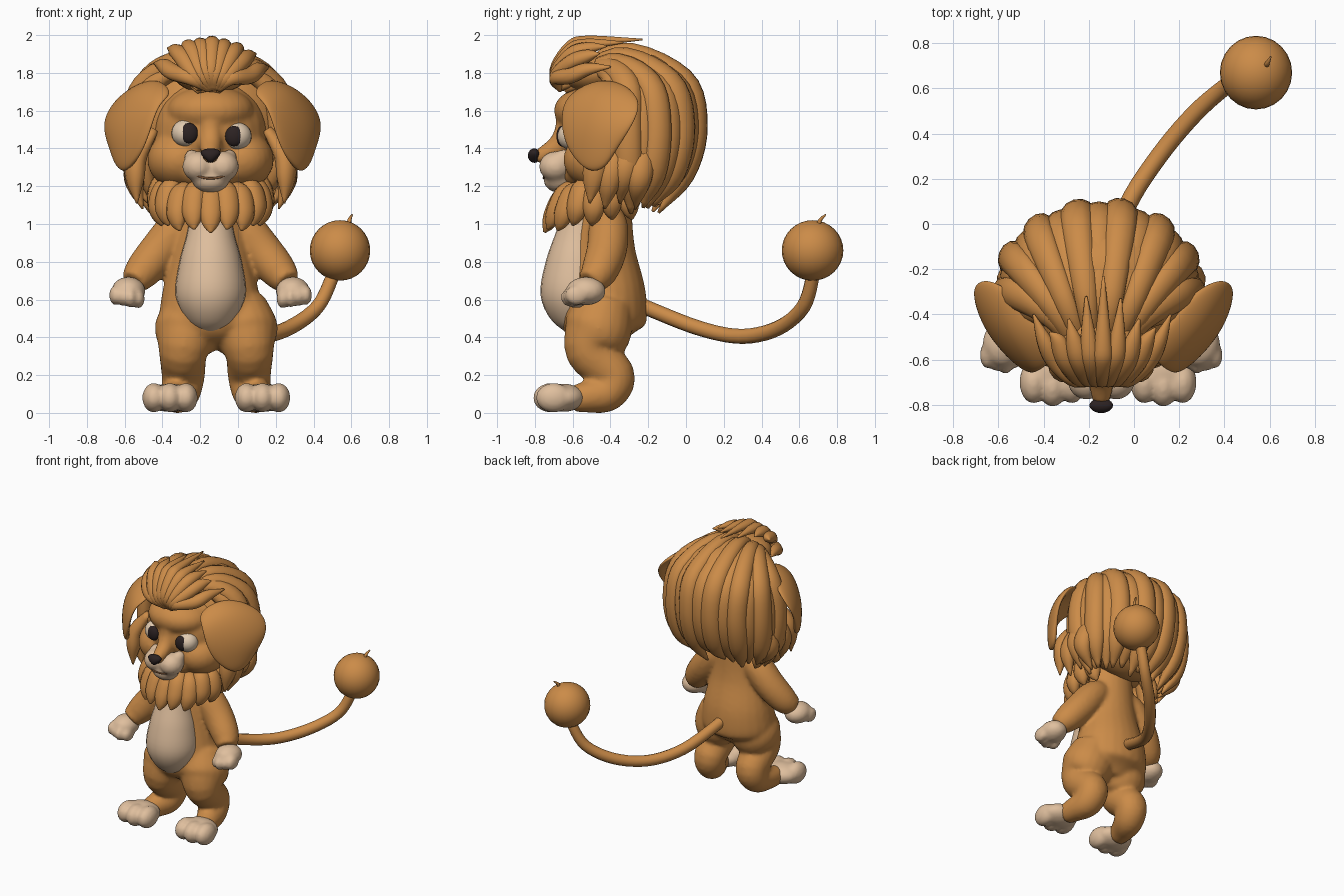
import bpy, bmesh, math, random
from mathutils import Vector, Matrix

cube = bpy.data.objects.get("Cube")
if cube:
    bpy.data.objects.remove(cube)
random.seed(4)
CX = -0.145      # middle of the figure
LEGX = -0.115    # middle of the legs
EARX = -0.135    # middle between the ears
HEAD = Vector((-0.155, -0.28, 1.52))
FAR_BACK = Vector((CX, 9, 0.7))
FAR_SIDE = Vector((9, -0.4, 0.4))


def material(name, color):
    m = bpy.data.materials.new(name)
    m.use_nodes = True
    m.diffuse_color = (*color, 1)
    m.node_tree.nodes["Principled BSDF"].inputs["Base Color"].default_value = (*color, 1)
    return m


TAN = material("tan fur", (0.6, 0.26, 0.065))
CREAM = material("cream fur", (0.74, 0.52, 0.34))
WHITE = material("eye white", (0.76, 0.6, 0.44))
DARK = material("dark brown", (0.025, 0.016, 0.016))
LIP = material("mouth brown", (0.22, 0.1, 0.04))


def ball(bm, center, size):
    mat = Matrix.Translation(center) @ Matrix.Diagonal((*size, 1))
    bmesh.ops.create_uvsphere(bm, u_segments=24, v_segments=16, radius=1, matrix=mat)


def spline(points, steps):
    """Smooth path through (x, y, z, radius) points."""
    p = [Vector(q) for q in points]
    p = [p[0] * 2 - p[1]] + p + [p[-1] * 2 - p[-2]]
    out = []
    for a, b, c, d in zip(p, p[1:], p[2:], p[3:]):
        for k in range(steps):
            t = k / steps
            out.append((b * 2 + (c - a) * t + (a * 2 - b * 5 + c * 4 - d) * t * t
                        + (b * 3 - a - c * 3 + d) * t ** 3) / 2)
    return out + [p[-2]]


def tube(bm, points, center=HEAD, wide=1, thick=1, steps=5, sides=12):
    """Tapered tube; its thickness points away from center."""
    path = spline(points, steps)
    rings = []
    for i, q in enumerate(path):
        pos = q.xyz
        along = (path[min(i + 1, len(path) - 1)].xyz - path[max(i - 1, 0)].xyz).normalized()
        out = pos - center
        out = (out - along * out.dot(along)).normalized()
        across = along.cross(out)
        r = max(q.w, 0.004)
        ring = []
        for k in range(sides):
            a = math.tau * k / sides
            ring.append(bm.verts.new(pos + across * (r * wide * math.cos(a)) + out * (r * thick * math.sin(a))))
        rings.append(ring)
    for lo, hi in zip(rings, rings[1:]):
        for k in range(sides):
            n = (k + 1) % sides
            bm.faces.new((lo[k], lo[n], hi[n], hi[k]))
    bm.faces.new(rings[0][::-1])
    bm.faces.new(rings[-1])


def finish(name, bm, mat, blend=0):
    """Make the object; blend fuses the pieces into one skin."""
    bmesh.ops.recalc_face_normals(bm, faces=bm.faces)
    for f in bm.faces:
        f.smooth = True
    mesh = bpy.data.meshes.new(name)
    bm.to_mesh(mesh)
    bm.free()
    mesh.materials.append(mat)
    ob = bpy.data.objects.new(name, mesh)
    bpy.context.scene.collection.objects.link(ob)
    if blend:
        rm = ob.modifiers.new("fuse", "REMESH")
        rm.mode, rm.voxel_size, rm.use_smooth_shade = "VOXEL", 0.014, True
        sm = ob.modifiers.new("soften", "SMOOTH")
        sm.factor, sm.iterations = 0.5, blend
    return ob


# Body, arms and legs as one skin
bm = bmesh.new()
tube(bm, [(CX, -0.43, 0.36, 0.1), (CX, -0.44, 0.46, 0.22), (CX, -0.43, 0.62, 0.22), (CX, -0.44, 0.85, 0.175),
          (CX, -0.43, 1.05, 0.145), (CX, -0.42, 1.25, 0.13)], FAR_BACK, wide=1.18, sides=24)
for s in (-1, 1):
    tube(bm, [(CX + s * x, y, z, r) for x, y, z, r in (
        (0.08, -0.41, 1.04, 0.08), (0.17, -0.41, 0.98, 0.105), (0.27, -0.42, 0.86, 0.107),
        (0.36, -0.46, 0.75, 0.097), (0.41, -0.51, 0.69, 0.07))], FAR_BACK, sides=20)
    tube(bm, [(LEGX + s * x, y, z, r) for x, y, z, r in (
        (0.11, -0.43, 0.58, 0.15), (0.15, -0.47, 0.43, 0.18), (0.175, -0.505, 0.32, 0.13), (0.175, -0.385, 0.2, 0.115),
        (0.19, -0.42, 0.11, 0.105), (0.22, -0.52, 0.085, 0.085), (0.235, -0.6, 0.075, 0.07))], FAR_SIDE, sides=20)
finish("body", bm, TAN, 8)

# Belly patch
bm = bmesh.new()
tube(bm, [(CX, -0.59, 0.41, 0.03), (CX, -0.585, 0.48, 0.12), (CX, -0.585, 0.62, 0.185), (CX, -0.575, 0.8, 0.165),
          (CX, -0.56, 0.95, 0.125), (CX, -0.52, 1.12, 0.1)], FAR_BACK, sides=24)
finish("belly", bm, CREAM)

for s, side in ((-1, "right"), (1, "left")):
    # Mitten paw with rounded fingers
    bm = bmesh.new()
    hand = Vector((CX + s * 0.435, -0.53, 0.645))
    ball(bm, hand, (0.09, 0.105, 0.075))
    for k in range(4):
        ball(bm, hand + Vector((s * (0.068 - k * 0.04), -0.05 - 0.012 * (k % 3), -0.022 - 0.006 * k)), (0.034, 0.06, 0.052))
    finish(side + "_hand", bm, CREAM, 2)
    # Foot with rounded toes
    bm = bmesh.new()
    foot = Vector((LEGX + s * 0.245, -0.65, 0.08))
    ball(bm, foot, (0.135, 0.115, 0.075))
    for k in (-1, 0, 1):
        ball(bm, foot + Vector((s * k * 0.085, -0.05 - 0.015 * (k == 0), 0)), (0.062, 0.095, 0.078))
    finish(side + "_foot", bm, CREAM, 3)

# Head with cheeks, forehead and nose bridge
bm = bmesh.new()
ball(bm, (CX, -0.38, 1.48), (0.3, 0.29, 0.29))
ball(bm, (CX, -0.5, 1.6), (0.23, 0.2, 0.13))
tube(bm, [(CX, -0.62, 1.55, 0.07), (CX, -0.635, 1.48, 0.065), (CX, -0.68, 1.41, 0.06), (CX, -0.76, 1.365, 0.046),
          (CX, -0.795, 1.365, 0.035)], FAR_SIDE)
for s in (-1, 1):
    ball(bm, (CX + s * 0.165, -0.45, 1.34), (0.17, 0.2, 0.155))
ball(bm, (CX, -0.5, 1.28), (0.2, 0.18, 0.11))
finish("head", bm, TAN, 8)

# Muzzle, nose and smile
bm = bmesh.new()
for s in (-1, 1):
    ball(bm, (CX + s * 0.065, -0.69, 1.305), (0.085, 0.088, 0.08))
    ball(bm, (CX + s * 0.1, -0.645, 1.345), (0.04, 0.06, 0.05))
ball(bm, (CX, -0.67, 1.235), (0.1, 0.085, 0.07))
finish("muzzle", bm, CREAM, 4)
bm = bmesh.new()
ball(bm, (CX, -0.803, 1.362), (0.058, 0.034, 0.038))
for v in bm.verts:
    v.co.x = CX + (v.co.x - CX) * (0.8 + (v.co.z - 1.362) * 12)
finish("nose", bm, DARK)
bm = bmesh.new()
tube(bm, [(CX + x, y, z, 0.006) for x, y, z in (
    (-0.115, -0.742, 1.275), (-0.05, -0.752, 1.248), (0, -0.752, 1.242), (0.05, -0.752, 1.248), (0.115, -0.742, 1.275))])
finish("smile", bm, LIP)

# Eyes
for s, side in ((-1, "right"), (1, "left")):
    eye = Vector((CX + 0.005 + s * 0.135, -0.605, 1.473 - s * 0.008))
    bm = bmesh.new()
    ball(bm, eye, (0.077, 0.075, 0.073))
    finish(side + "_eye", bm, WHITE)
    bm = bmesh.new()
    ball(bm, eye + Vector((-s * 0.016, -0.053, 0)), (0.047, 0.028, 0.054))
    finish(side + "_pupil", bm, DARK)

# Floppy ears: rows of front edge, middle and back edge
EAR = (((0.2, -0.59, 1.69), (0.27, -0.46, 1.77), (0.37, -0.32, 1.74)),
       ((0.28, -0.66, 1.64), (0.42, -0.48, 1.73), (0.52, -0.22, 1.65)),
       ((0.32, -0.67, 1.5), (0.51, -0.48, 1.54), (0.59, -0.27, 1.53)),
       ((0.37, -0.62, 1.37), (0.5, -0.48, 1.39), (0.54, -0.36, 1.4)),
       ((0.44, -0.53, 1.29), (0.47, -0.48, 1.27), (0.5, -0.42, 1.3)))
for s, side in ((-1, "right"), (1, "left")):
    bm = bmesh.new()
    rows = [[bm.verts.new((EARX + s * x, y, z)) for x, y, z in row] for row in EAR]
    for a, b in zip(rows, rows[1:]):
        for k in range(2):
            bm.faces.new((a[k], a[k + 1], b[k + 1], b[k]))
    ear = finish(side + "_ear", bm, TAN)
    so = ear.modifiers.new("thickness", "SOLIDIFY")
    so.thickness, so.offset = 0.045, 0
    ear.modifiers.new("round", "SUBSURF").levels = 3
    ear.modifiers["round"].render_levels = 3

# Mane: a scalp under long locks swept from the forehead to the nape
bm = bmesh.new()
ball(bm, (CX, -0.23, 1.52), (0.4, 0.29, 0.4))
ball(bm, (CX, -0.5, 1.8), (0.2, 0.17, 0.11))
finish("scalp", bm, TAN)
bm = bmesh.new()
for k in range(17):
    a = math.radians(-108 + 13.5 * k)
    sn, cs = math.sin(a), math.cos(a)
    fit = (1.01 if k % 2 else 0.94) + random.uniform(-0.01, 0.01)
    keys = [(Vector((0.12 * sn, -1.1, 0.48)), 0.02),
            (Vector((0.5 * sn, -0.5 + 0.3 * cs, 0.87)).normalized(), 0.05),
            (Vector((0.88 * sn, 0.75 * cs - 0.05, 0.55)).normalized(), 0.072),
            (Vector((sn, cs, 0)), 0.075),
            (Vector((0.95 * sn, 0.81 * cs, -0.62)), 0.07),
            (Vector((0.75 * sn, 0.4 * cs, -1.08 + random.uniform(-0.05, 0.08))), 0.01)]
    pts = [(*(HEAD + Vector((d.x * 0.41, d.y * 0.34, d.z * 0.41)) * fit), r) for d, r in keys]
    tube(bm, pts, thick=0.78)
finish("mane_locks", bm, TAN)

# Quiff: pointed tufts of uneven length fanned over the forehead
bm = bmesh.new()
for f, back, top in ((-1.25, -0.4, 1.84), (-0.95, -0.48, 1.92), (-0.6, -0.42, 1.945), (-0.28, -0.32, 1.955),
                     (0.04, -0.23, 1.965), (0.36, -0.33, 1.95), (0.7, -0.42, 1.93), (1, -0.46, 1.89), (1.28, -0.4, 1.82)):
    tube(bm, [(CX + 0.015 + 0.02 * f, -0.665, 1.71, 0.015), (CX + 0.085 * f, -0.69, 1.81 - 0.03 * abs(f), 0.04),
              (CX + 0.16 * f, -0.61, top - 0.035, 0.046), (CX + 0.2 * f, -0.52, top, 0.038),
              (CX + 0.24 * f, back, top + 0.012, 0.005)], thick=0.85)
finish("quiff", bm, TAN)

# Cheek locks hanging behind the ears
bm = bmesh.new()
for s in (-1, 1):
    for k in range(4):
        y, z = -0.49 + 0.08 * k, 0.03 * (k % 2)
        tube(bm, [(CX + s * 0.3, y + 0.04, 1.5, 0.03), (CX + s * 0.39, y + 0.02, 1.36 - z, 0.065),
                  (CX + s * 0.4, y, 1.24 - z, 0.06), (CX + s * (0.39 - 0.03 * k), y - 0.02, 1.11 - z, 0.006)], thick=0.8)
finish("cheek_locks", bm, TAN)

# Ruff of plump petal-shaped locks round the neck
bm = bmesh.new()
for k in range(-6, 7):
    a = math.radians(19 * k)
    rise = 0.05 * (1 - math.cos(a)) + 0.015 * (k % 2)
    tube(bm, [(CX + math.sin(a) * rx, -0.42 - math.cos(a) * ry, z + rise, r) for rx, ry, z, r in (
        (0.19, 0.15, 1.19, 0.04), (0.26, 0.23, 1.15, 0.062), (0.29, 0.28, 1.06, 0.062),
        (0.28, 0.31, 0.995, 0.042), (0.265, 0.33, 0.955, 0.008))], Vector((CX, -0.42, 1.1)), thick=0.8)
finish("neck_ruff", bm, TAN)

# Tail with a round tip and a small curl
bm = bmesh.new()
tube(bm, [(CX, -0.3, 0.6, 0.04), (-0.12, -0.18, 0.545, 0.04), (-0.03, 0.08, 0.445, 0.04), (0.11, 0.3, 0.405, 0.04),
          (0.27, 0.49, 0.45, 0.04), (0.42, 0.62, 0.56, 0.038), (0.5, 0.67, 0.72, 0.036), (0.53, 0.67, 0.8, 0.035)])
finish("tail", bm, TAN)
bm = bmesh.new()
ball(bm, (0.54, 0.67, 0.86), (0.16, 0.163, 0.16))
tube(bm, [(0.585, 0.7, 0.98, 0.012), (0.59, 0.71, 1.02, 0.011), (0.605, 0.74, 1.05, 0.004)], FAR_BACK, sides=8)
finish("tail_tip", bm, TAN)
